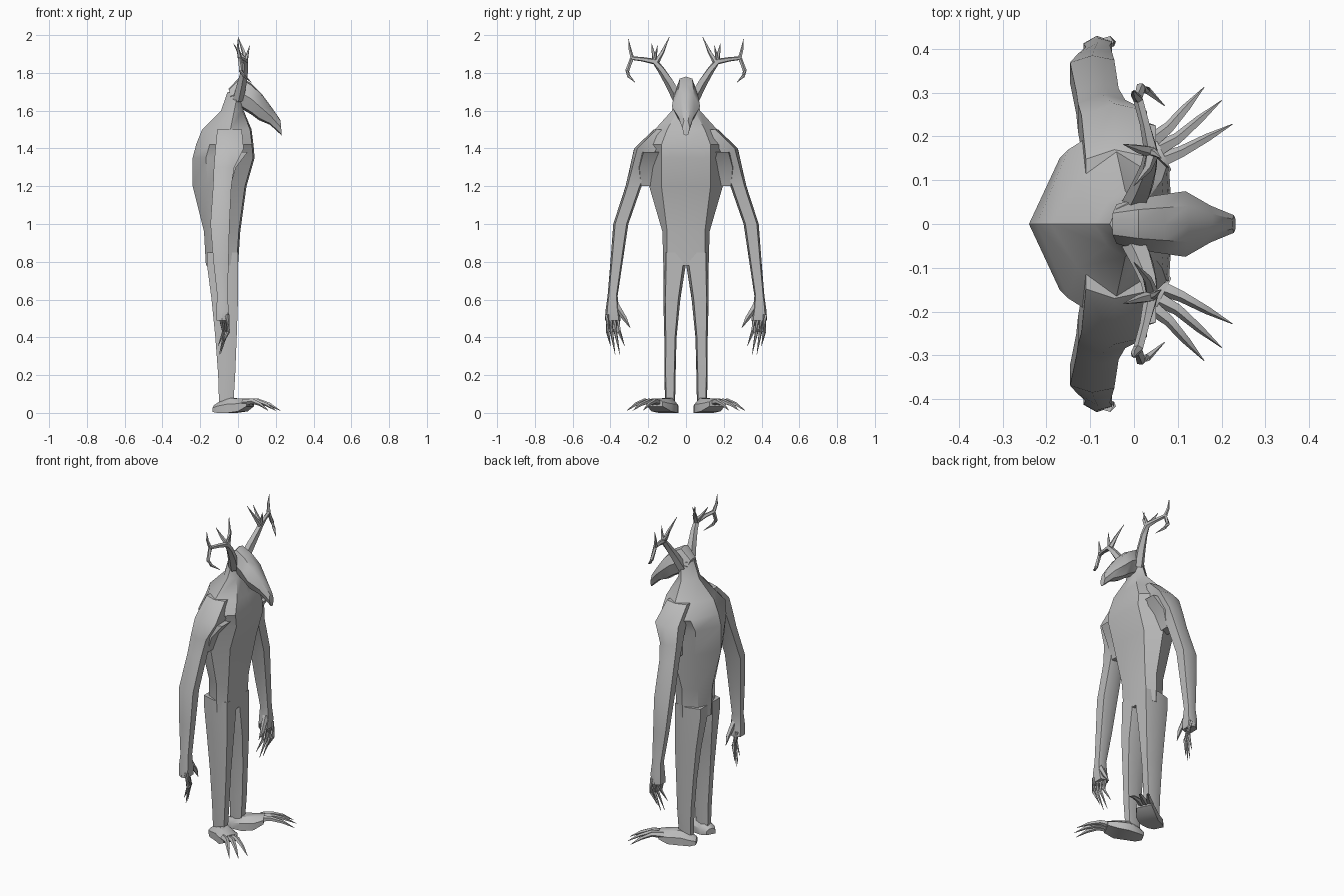
import bpy, bmesh, math
from mathutils import Vector

hide = bpy.data.materials.new("grey_hide")
hide.diffuse_color = (0.5, 0.5, 0.5, 1)


def loft(name, lofts, mirror=False):
    """Skin one or more lists of closed rings; optionally mirror left/right."""
    bm = bmesh.new()
    for rings in lofts:
        vs = [[bm.verts.new(p) for p in r] for r in rings]
        n = len(vs[0])
        for a, b in zip(vs, vs[1:]):
            for i in range(n):
                j = (i + 1) % n
                bm.faces.new((a[i], a[j], b[j], b[i]))
        bm.faces.new(vs[0])
        bm.faces.new(vs[-1])
    bmesh.ops.remove_doubles(bm, verts=bm.verts, dist=0.0002)
    bmesh.ops.recalc_face_normals(bm, faces=bm.faces)
    me = bpy.data.meshes.new(name)
    bm.to_mesh(me)
    bm.free()
    ob = bpy.data.objects.new(name, me)
    bpy.context.collection.objects.link(ob)
    me.materials.append(hide)
    if mirror:
        ob.modifiers.new("mirror", 'MIRROR').use_axis = (False, True, False)
        ob.modifiers["mirror"].use_mirror_merge = False
    return ob


def tube(path, n=5):
    """Rings round a path of (x, y, z, radius)."""
    pts = [Vector(p[:3]) for p in path]
    out = []
    for i, p in enumerate(pts):
        d = pts[min(i + 1, len(pts) - 1)] - pts[max(i - 1, 0)]
        q = d.to_track_quat('Z', 'Y')
        out.append([p + q @ Vector((path[i][3] * math.cos(k * math.tau / n),
                                    path[i][3] * math.sin(k * math.tau / n), 0)) for k in range(n)])
    return out


def oval(z, x0, x1, y0, y1, n=6):
    """Flat ring filling a box in x and y."""
    cx, cy, rx, ry = (x0 + x1) / 2, (y0 + y1) / 2, (x1 - x0) / 2, (y1 - y0) / 2
    if n == 6:
        prof = [(1, .75), (1, -.75), (0, -1), (-1, -.6), (-1, .6), (0, 1)]
    else:
        prof = [(math.cos(k * math.tau / n), math.sin(k * math.tau / n)) for k in range(n)]
    return [(cx + rx * a, cy + ry * b, z) for a, b in prof]


def sym(half):
    """Complete a half ring whose first and last points lie on the centre plane."""
    return half + [(x, -y, z) for x, y, z in reversed(half[1:-1])]


# Hunched torso and neck: z, front x, front y, side x, side y, back x, back y, spine x
body = [(0.78, 0, .10, -.06, .12, -.14, .08, -.17),
        (0.96, .012, .10, -.06, .125, -.14, .085, -.18),
        (1.2, .045, .13, -.05, .195, -.16, .14, -.24),
        (1.35, .088, .13, -.04, .19, -.17, .15, -.24),
        (1.42, .082, .13, -.04, .24, -.15, .17, -.222),
        (1.5, .072, .10, -.04, .165, -.13, .10, -.19),
        (1.6, .03, .045, -.02, .075, -.06, .05, -.09),
        (1.7, .02, .03, 0, .055, -.04, .035, -.055)]
loft("torso", [[sym([(f, 0, z), (f - .008, fy, z), (s, sy, z), (b, by, z), (sp, 0, z)])
                for z, f, fy, s, sy, b, by, sp in body]])

# Legs
loft("legs", [[oval(.85, -.165, 0, .0, .12), oval(.79, -.165, 0, .0, .12),
               oval(.6, -.14, 0, .03, .12), oval(.4, -.12, -.007, .05, .115),
               oval(.2, -.105, -.015, .055, .115), oval(.04, -.1, -.025, .058, .11)]], True)

# Long arms with palms
loft("arms", [[oval(1.5, -.11, .02, .06, .17), oval(1.4, -.12, .03, .14, .275),
               oval(1.3, -.128, -.02, .19, .297), oval(1.2, -.132, -.035, .235, .32),
               oval(1.0, -.146, -.045, .305, .385), oval(.8, -.13, -.05, .335, .4),
               oval(.62, -.11, -.055, .362, .415), oval(.55, -.115, -.05, .355, .425),
               oval(.49, -.115, -.055, .345, .43)]], True)

# Web from chest to upper arm
loft("armpit_webs", [[oval(1.38, -.1, .05, .12, .24), oval(1.3, -.1, -.01, .15, .26),
                      oval(1.2, -.1, -.04, .16, .25)]], True)

# Clawed fingers and thumb
fingers = [tube([(-.095 + .012 * i, .36 + .019 * i, .52, .013),
                 (-.075 + .008 * i, .354 + .02 * i, .43, .01),
                 (-.105 + .006 * i, .325 + .025 * i, .355 - .045 * (i in (1, 2)) , .001)])
           for i in range(4)]
fingers.append(tube([(-.07, .37, .57, .018), (-.06, .325, .5, .013), (-.065, .295, .45, .001)]))
loft("fingers", fingers, True)

# Feet: centre x, centre y, half width, bottom, top
feet = [(-.122, .07, .028, .005, .04), (-.09, .08, .045, 0, .06), (-.03, .095, .055, 0, .078),
        (.025, .13, .058, .008, .076), (.065, .165, .045, .035, .075)]
rings = []
for x, y, w, b, t in feet:
    rings.append([(x + dx * w, y + dy * w, z) for dx, dy, z in
                  ((.45, -.9, b), (.45, -.9, b + .6 * (t - b)), (.2, -.4, t),
                   (-.2, .4, t), (-.45, .9, b + .6 * (t - b)), (-.45, .9, b))])
loft("feet", [rings], True)

# Toes with arched claws
toes = [((.03, .18), (.08, .22), (.16, .312)), ((.045, .165), (.1, .195), (.2, .282)),
        ((.05, .14), (.11, .165), (.225, .228))]
loft("toes", [tube([(*a, .055, .02), (*b, .062, .014), (*[(p + q) / 2 for p, q in zip(b, c)], .045, .01),
                    (*c, .012, .001)]) for a, b, c in toes], True)

# Skull: top x, z, bottom x, z, half width
skull = [(-.05, 1.715, -.03, 1.64, .045), (.01, 1.78, .02, 1.61, .06), (.07, 1.745, .07, 1.58, .068),
         (.125, 1.69, .11, 1.55, .075), (.18, 1.615, .17, 1.525, .042), (.225, 1.55, .232, 1.468, .02)]
rings = []
for tx, tz, bx, bz, w in skull:
    mix = lambda f, y: (tx + (bx - tx) * f, y, tz + (bz - tz) * f)
    rings.append(sym([mix(0, 0), mix(.06, .55 * w), mix(.5, w), mix(.92, .6 * w), mix(1, 0)]))
loft("skull", [rings])

# Branching antlers
antlers = [[(.0, .04, 1.66, .03), (.02, .085, 1.745, .026), (.035, .13, 1.815, .02), (.04, .165, 1.86, .017),
            (.025, .23, 1.872, .012), (.01, .285, 1.878, .012), (.0, .297, 1.925, .008), (.0, .305, 1.98, .001)],
           [(.04, .155, 1.86, .015), (.03, .125, 1.91, .01), (.0, .088, 1.99, .001)],
           [(.04, .165, 1.865, .014), (.01, .172, 1.9, .01), (-.024, .182, 1.955, .001)],
           [(.01, .285, 1.878, .011), (.015, .312, 1.81, .011), (.03, .305, 1.785, .009),
            (.07, .27, 1.75, .001)],
           [(.04, .165, 1.86, .012), (.05, .16, 1.9, .007), (.062, .15, 1.945, .001)]]
loft("antlers", [tube(p) for p in antlers], True)

# Soft shading with hard creases
for ob in bpy.context.scene.objects:
    ob.select_set(True)
    bpy.context.view_layer.objects.active = ob
bpy.ops.object.shade_smooth_by_angle(angle=math.radians(40))
